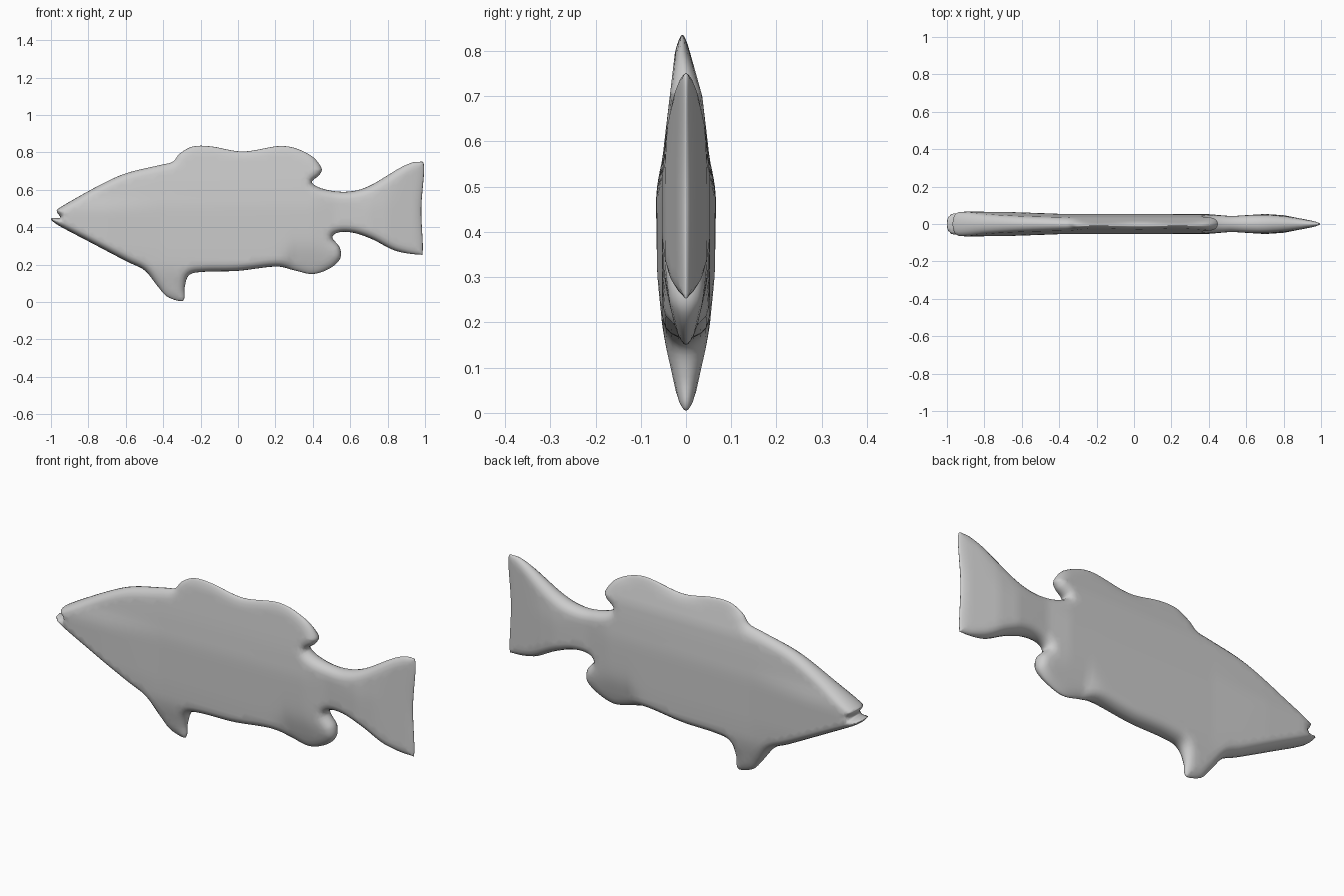
import bpy
import bmesh
from mathutils import Vector
from mathutils.geometry import delaunay_2d_cdt, intersect_point_line

if "Cube" in bpy.data.objects:
    bpy.data.objects.remove(bpy.data.objects["Cube"])

# Side profile, counter-clockwise from the lower lip, one list per body region
JAW = [(-1, .445), (-.96, .41), (-.8, .325), (-.6, .22), (-.5, .17)]
PELVIC_FIN = [(-.43, .085), (-.38, .03), (-.31, .005), (-.287, .02), (-.285, .08), (-.26, .145)]
BELLY = [(-.18, .162), (0, .167), (.2, .19)]
ANAL_FIN = [(.3, .17), (.4, .15), (.49, .18), (.545, .23), (.545, .29), (.505, .345)]
TAIL = [(.54, .373), (.62, .37), (.72, .335), (.84, .275), (.965, .255), (.988, .28),
        (.98, .5), (.995, .72), (.965, .75), (.88, .725), (.7, .62), (.58, .59), (.46, .604)]
DORSAL_FIN = [(.395, .64), (.435, .68), (.445, .72), (.38, .79), (.24, .835), (.03, .805),
              (-.14, .832), (-.24, .832), (-.31, .795), (-.35, .75)]
HEAD = [(-.42, .732), (-.6, .688), (-.75, .62), (-.945, .51), (-.968, .485), (-.95, .453), (-.975, .45)]

# Half thickness along the length and up the height
ALONG = [(-1, .06), (-.9, .07), (-.7, .068), (-.4, .055), (.4, .053), (.52, .042),
         (.7, .054), (.8, .047), (1, .008)]
UPWARD = [(0, .012), (.1, .034), (.2, .058), (.3, .071), (.48, .075), (.56, .053), (.7, .036), (.84, .008)]


def smooth_loop(points, steps):
    """Catmull-Rom curve through a closed list of points."""
    points = [Vector(p) for p in points]
    count = len(points)
    result = []
    for i in range(count):
        a, b, c, d = (points[(i + k - 1) % count] for k in range(4))
        for s in range(steps):
            t = s / steps
            result.append((b * 2 + (c - a) * t + (a * 2 - b * 5 + c * 4 - d) * t * t
                           + (b * 3 - a - c * 3 + d) * t ** 3) / 2)
    return result


def lookup(table, value):
    """Eased interpolation in a table of pairs."""
    if value <= table[0][0]:
        return table[0][1]
    for (low, start), (high, end) in zip(table, table[1:]):
        if value <= high:
            t = (value - low) / (high - low)
            return start + (end - start) * t
    return table[-1][1]


outline = smooth_loop(JAW + PELVIC_FIN + BELLY + ANAL_FIN + TAIL + DORSAL_FIN + HEAD, 6)
segments = list(zip(outline, outline[1:] + outline[:1]))


def edge_distance(point):
    best = 9.0
    for a, b in segments:
        side = b - a
        t = max(0.0, min(1.0, (point - a).dot(side) / side.length_squared))
        best = min(best, (point - a - side * t).length)
    return best


def rounding(x):
    """Width of the rounded rim: tight on the lips, softer on the fins."""
    return lookup([(-1, .022), (-.9, .03), (-.4, .04), (1, .04)], x)


def half_thickness(point, distance):
    x, z = point
    limits = [lookup(ALONG, x), lookup(UPWARD, z)]
    # The anal fin narrows to a thin wedge
    limits.append(.014 + .25 * max(0, z - .15) + .3 * max(0, .3 - x))
    blended = sum(v ** -8 for v in limits) ** (-1 / 8)
    inset = 1 - min(1.0, distance / rounding(x))
    return blended * max(0.0, 1 - inset * inset) ** .5


def sideways(point):
    """The dorsal fin leans slightly to the front."""
    x, z = point
    return -.008 * max(0.0, min(1.0, (z - .7) / .1)) if x < .6 else 0.0


# Sample points: rim rings following the outline, then an even interior grid
samples = list(outline)
for i, point in enumerate(outline):
    along = outline[(i + 1) % len(outline)] - outline[i - 1]
    inward = Vector((-along.y, along.x)).normalized()
    for fraction in (.06, .25, .55, 1):
        depth = rounding(point.x) * fraction
        candidate = point + inward * depth
        if edge_distance(candidate) > depth * .85:
            samples.append(candidate)
SPACING = .025
for column in range(-40, 41):
    for row in range(34):
        candidate = Vector((column * SPACING, row * SPACING))
        if edge_distance(candidate) > rounding(candidate.x) * 1.3:
            samples.append(candidate)

flat = delaunay_2d_cdt(samples, [], [list(range(len(outline)))], 1, 1e-6)
points, triangles = flat[0], flat[2]

# Two bulged sides welded along the rim
bm = bmesh.new()
depths = []
for point in points:
    distance = edge_distance(point)
    depths.append(half_thickness(point, distance) if distance > 1e-4 else 0.0)
for side in (-1, 1):
    verts = [bm.verts.new((p.x, sideways(p) + side * h, p.y)) for p, h in zip(points, depths)]
    for triangle in triangles:
        order = triangle if side < 0 else list(reversed(triangle))
        bm.faces.new([verts[i] for i in order])
bmesh.ops.remove_doubles(bm, verts=bm.verts, dist=1e-5)
loose = [v for v in bm.verts if not v.link_faces]
bmesh.ops.delete(bm, geom=loose, context="VERTS")
bmesh.ops.recalc_face_normals(bm, faces=bm.faces)
for face in bm.faces:
    face.smooth = True

mesh = bpy.data.meshes.new("fish_body")
bm.to_mesh(mesh)
bm.free()
fish = bpy.data.objects.new("fish_body", mesh)
bpy.context.collection.objects.link(fish)

# Plain grey finish
grey = bpy.data.materials.new("plain_grey")
grey.use_nodes = True
colour = (.6, .6, .6, 1)
grey.diffuse_color = colour
grey.node_tree.nodes["Principled BSDF"].inputs["Base Color"].default_value = colour
mesh.materials.append(grey)
